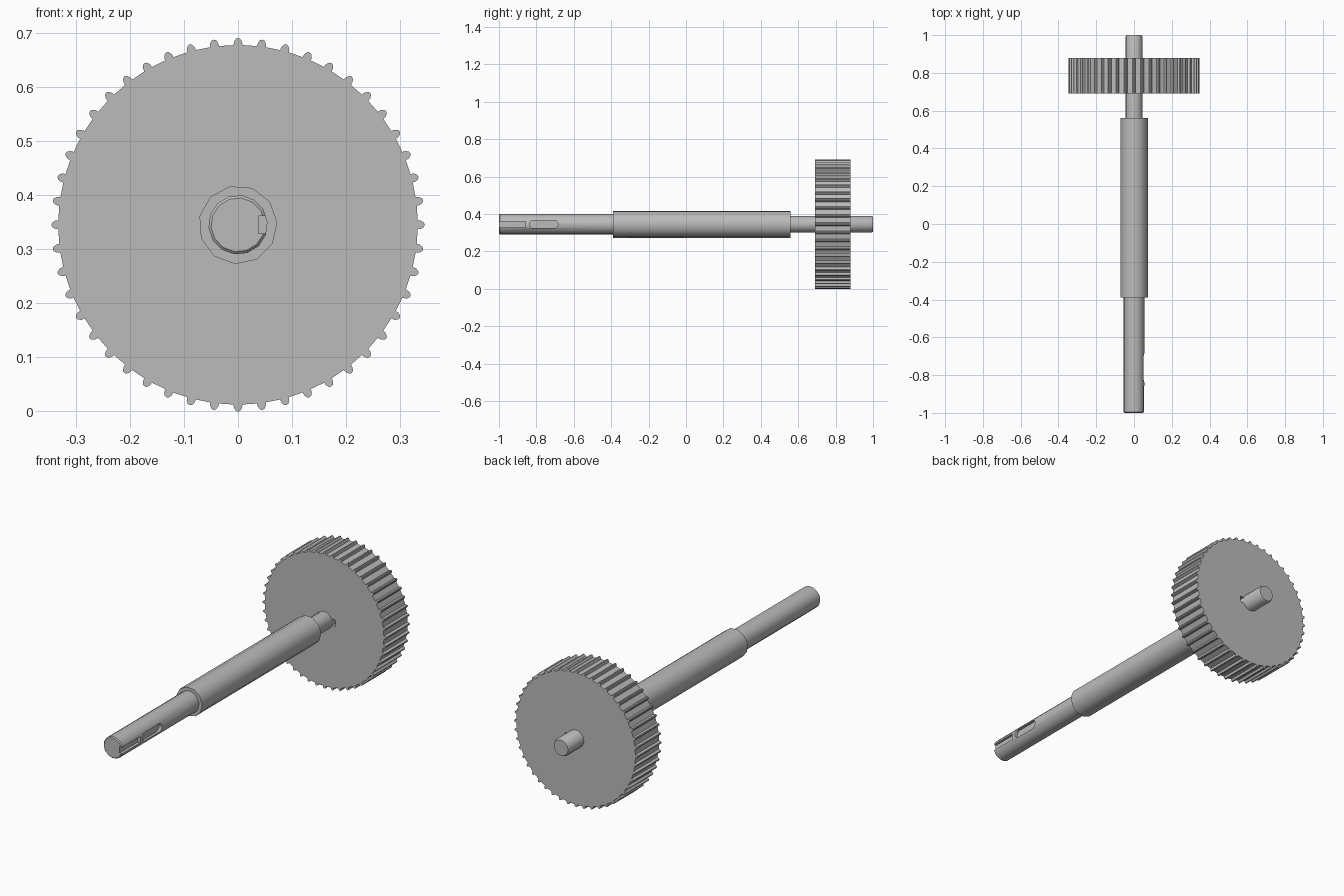
import bpy, bmesh, math
from mathutils import Vector

cube = bpy.data.objects.get("Cube")
if cube:
    bpy.data.objects.remove(cube)

AXIS_Z = 0.345
steel = bpy.data.materials.new("plain_grey_steel")
steel.use_nodes = True
GREY = (0.5, 0.5, 0.5, 1)
steel.diffuse_color = GREY
steel.node_tree.nodes["Principled BSDF"].inputs["Base Color"].default_value = GREY


def finish(name, bm, smooth=40):
    bmesh.ops.recalc_face_normals(bm, faces=bm.faces)
    mesh = bpy.data.meshes.new(name)
    bm.to_mesh(mesh)
    bm.free()
    mesh.materials.append(steel)
    ob = bpy.data.objects.new(name, mesh)
    bpy.context.collection.objects.link(ob)
    ob.location.z = AXIS_Z
    bpy.ops.object.select_all(action='DESELECT')
    ob.select_set(True)
    bpy.context.view_layer.objects.active = ob
    if smooth:
        bpy.ops.object.shade_smooth_by_angle(angle=math.radians(smooth))
    return ob


def prism(name, points, push, smooth=0):
    """Extrude a closed outline along the push vector."""
    bm = bmesh.new()
    face = bm.faces.new([bm.verts.new(p) for p in points])
    side = bmesh.ops.extrude_face_region(bm, geom=[face])["geom"]
    bmesh.ops.translate(bm, vec=Vector(push),
                        verts=[v for v in side if isinstance(v, bmesh.types.BMVert)])
    return finish(name, bm, smooth)


def turned(name, profile, sides, phase):
    """Loft rings of (y, radius) along the shaft axis and cap both ends."""
    bm = bmesh.new()
    rings = []
    for y, r in profile:
        angles = [phase + math.tau * i / sides for i in range(sides)]
        rings.append([bm.verts.new((r * math.cos(a), y, r * math.sin(a))) for a in angles])
    for a, b in zip(rings, rings[1:]):
        for i in range(sides):
            j = (i + 1) % sides
            bm.faces.new((a[i], a[j], b[j], b[i]))
    bm.faces.new(rings[0])
    bm.faces.new(rings[-1])
    return finish(name, bm)


def cut(target, cutter):
    mod = target.modifiers.new(cutter.name, 'BOOLEAN')
    mod.operation = 'DIFFERENCE'
    mod.solver = 'EXACT'
    mod.object = cutter
    cutter.hide_render = True
    bpy.context.view_layer.objects.active = target
    bpy.ops.object.modifier_apply(modifier=mod.name)
    bpy.data.objects.remove(cutter)


# Shaft sections
front_shaft = turned("front_shaft", [(-1, 0.05), (-0.995, 0.055), (-0.38, 0.055)], 14, 0.1)
turned("middle_collar", [(-0.39, 0.073), (0.56, 0.073)], 11, math.radians(102))
turned("rear_shaft", [(0.55, 0.045), (0.99, 0.045), (1, 0.04)], 14, 0.1)

# Open keyway at the shaft end
cut(front_shaft, prism("end_keyway", [(0.038, -1.1, -0.016), (0.038, -0.857, -0.016),
                                      (0.038, -0.857, 0.016), (0.038, -1.1, 0.016)], (0.1, 0, 0)))

# Closed keyway with round ends
slot = []
for end, turn in ((-0.705, -0.5), (-0.816, 0.5)):
    for i in range(9):
        a = math.pi * (turn + i / 8)
        slot.append((0.038, end + 0.021 * math.cos(a), 0.021 * math.sin(a)))
cut(front_shaft, prism("round_keyway", slot, (0.1, 0, 0)))

# Toothed wheel: small rounded teeth around a drum
TEETH = 48
pitch = math.tau / TEETH
tooth = [(-0.19, 0.333), (-0.17, 0.339), (-0.09, 0.3445), (0, 0.346),
         (0.09, 0.3445), (0.17, 0.339), (0.19, 0.333)]
outline = []
for n in range(TEETH):
    for offset, r in tooth:
        a = (n + offset) * pitch
        outline.append((r * math.cos(a), 0.69, r * math.sin(a)))
wheel = prism("toothed_wheel", outline, (0, 0.19, 0), 30)

# Key notch beside the wheel bore
cut(wheel, prism("bore_notch", [(0.03, 0.6, -0.016), (0.062, 0.6, -0.016),
                                (0.062, 0.6, 0.016), (0.03, 0.6, 0.016)], (0, 0.4, 0)))
